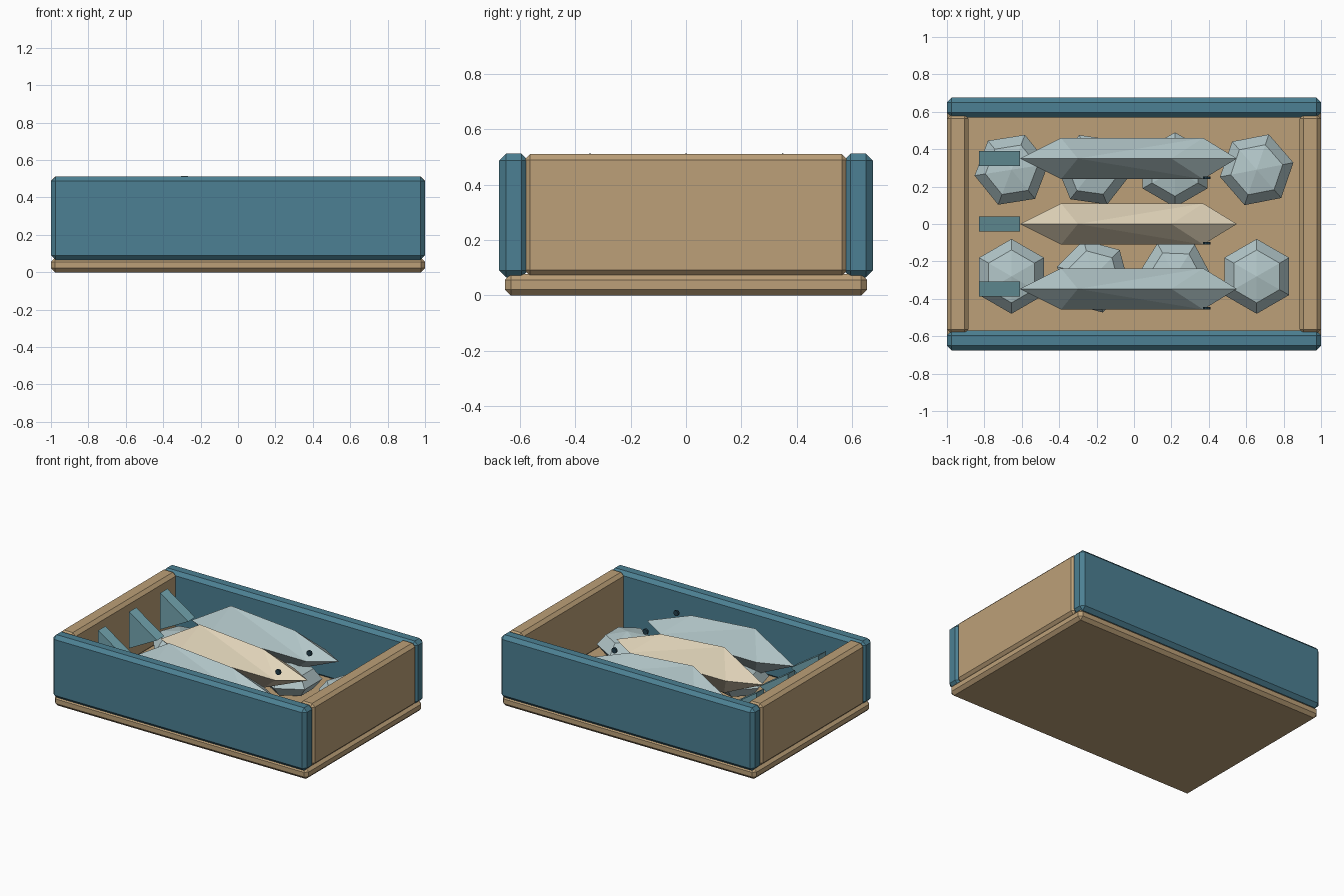
import bpy, bmesh, math
from mathutils import Matrix

cube = bpy.data.objects.get("Cube")
if cube:
    bpy.data.objects.remove(cube, do_unlink=True)


def material(name, rgb):
    linear = [((c / 255 + 0.055) / 1.055) ** 2.4 for c in rgb]
    m = bpy.data.materials.new(name)
    m.use_nodes = True
    m.diffuse_color = (*linear, 1)
    m.node_tree.nodes["Principled BSDF"].inputs["Base Color"].default_value = (*linear, 1)
    return m


wood = material("tan wood", (188, 160, 120))
teal = material("teal paint", (76, 128, 147))
silver = material("silver blue", (178, 198, 200))
cream = material("cream", (226, 213, 186))
fin_blue = material("fin blue", (116, 166, 176))
dark = material("dark blue", (34, 62, 76))


def finish(name, bm, mat):
    bmesh.ops.recalc_face_normals(bm, faces=bm.faces)
    mesh = bpy.data.meshes.new(name)
    bm.to_mesh(mesh)
    bm.free()
    mesh.materials.append(mat)
    obj = bpy.data.objects.new(name, mesh)
    bpy.context.collection.objects.link(obj)
    return obj


def hull(name, points, mat):
    bm = bmesh.new()
    for p in points:
        bm.verts.new(p)
    bmesh.ops.convex_hull(bm, input=bm.verts)
    bmesh.ops.dissolve_limit(bm, angle_limit=0.01, verts=bm.verts, edges=bm.edges)
    return finish(name, bm, mat)


def board(name, low, high, mat, bevel):
    size = [b - a for a, b in zip(low, high)]
    centre = [(a + b) / 2 for a, b in zip(low, high)]
    bm = bmesh.new()
    bmesh.ops.create_cube(bm, size=1, matrix=Matrix.Translation(centre) @ Matrix.Diagonal((*size, 1)))
    bmesh.ops.bevel(bm, geom=bm.edges[:], offset=bevel, segments=1, affect='EDGES')
    return finish(name, bm, mat)


# Crate
board("crate_floor", (-1, -0.655, 0), (1, 0.655, 0.077), wood, 0.022)
board("front_panel", (-1, -0.675, 0.065), (1, -0.57, 0.512), teal, 0.025)
board("back_panel", (-1, 0.57, 0.065), (1, 0.675, 0.512), teal, 0.025)
board("left_panel", (0.885, -0.585, 0.07), (1, 0.585, 0.511), wood, 0.022)
board("right_panel", (-1, -0.585, 0.07), (-0.885, 0.585, 0.511), wood, 0.022)

# Faceted ice lumps, in two rows
turns = {-0.28: (0, 15, 28, 0), 0.29: (39, 22, 0, 41)}
for y, row in turns.items():
    for i, turn in enumerate(row):
        bm = bmesh.new()
        place = (Matrix.Translation((-0.655 + i * 0.437, y, 0.165))
                 @ Matrix.Rotation(math.radians(turn), 4, 'Z') @ Matrix.Diagonal((1, 1, 0.5, 1)))
        bmesh.ops.create_uvsphere(bm, u_segments=6, v_segments=4, radius=0.2, matrix=place)
        finish("ice_lump", bm, silver)

# Fish: diamond-section body, wedge tail and one round eye each
for y, mat in ((-0.347, silver), (0, cream), (0.35, silver)):
    body = [(-0.61, y, 0.33), (0.55, y, 0.345),
            (-0.3, y, 0.516), (0.2, y, 0.475), (-0.3, y, 0.19), (0.2, y, 0.2)]
    body += [(x, y + s * 0.11, 0.34) for x in (-0.39, 0.37) for s in (-1, 1)]
    hull("fish_body", body, mat)

    tail = [(x, y + s * 0.04, z) for s in (-1, 1)
            for x, z in ((-0.83, 0.48), (-0.83, 0.22), (-0.61, 0.335))]
    hull("fish_tail", tail, fin_blue)

    bm = bmesh.new()
    place = Matrix.Translation((0.39, y - 0.103, 0.402)) @ Matrix.Rotation(math.pi / 2, 4, 'X')
    bmesh.ops.create_cone(bm, cap_ends=True, segments=8, radius1=0.02, radius2=0.02,
                          depth=0.015, matrix=place)
    finish("fish_eye", bm, dark)
